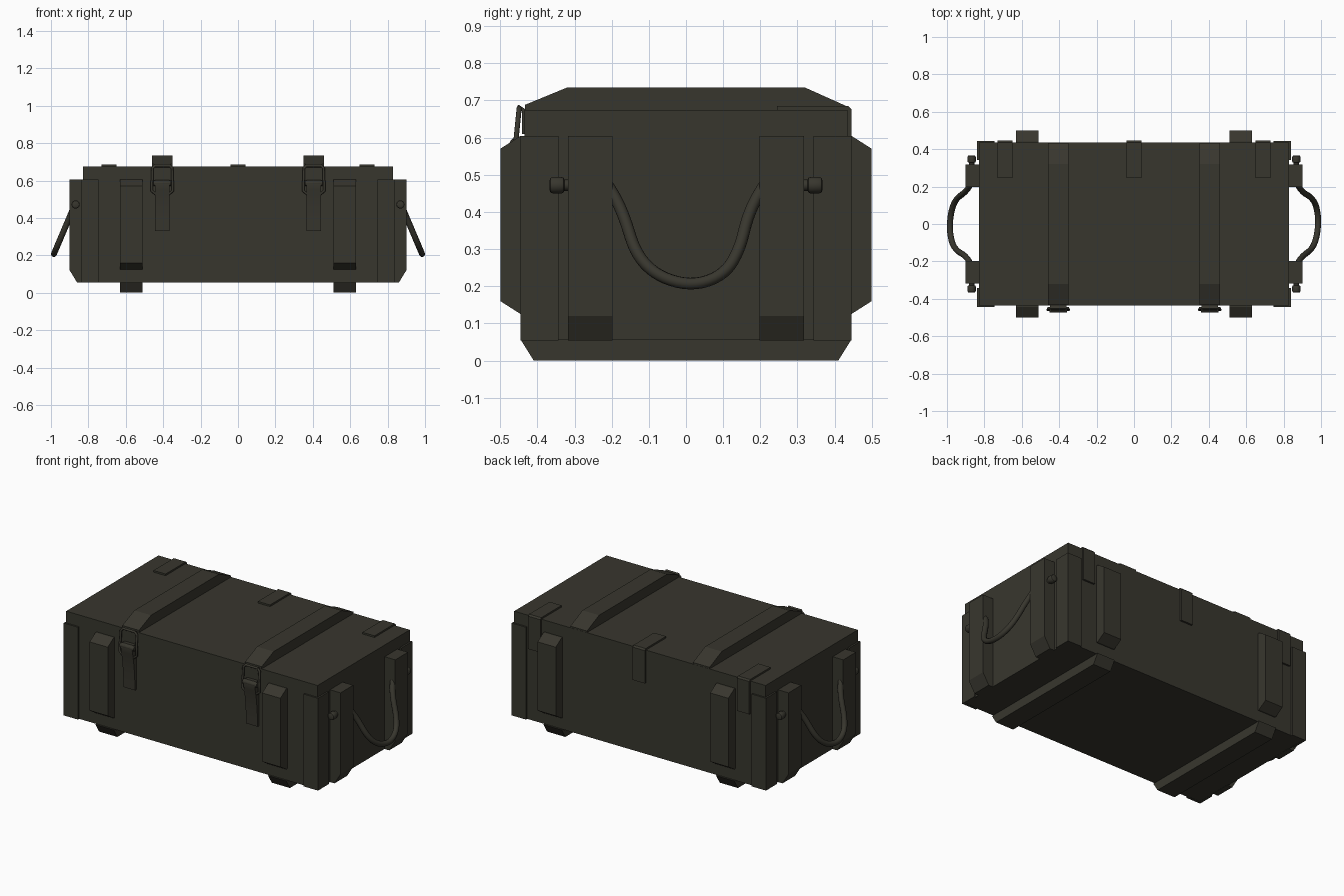
import bpy, bmesh, math
from mathutils import Vector

if "Cube" in bpy.data.objects:
    bpy.data.objects.remove(bpy.data.objects["Cube"])

olive = bpy.data.materials.new("dark olive paint")
olive.diffuse_color = (0.039, 0.037, 0.027, 1)
olive.use_nodes = True
olive.node_tree.nodes["Principled BSDF"].inputs["Base Color"].default_value = olive.diffuse_color


def finish(name, bm, smooth=False):
    bmesh.ops.recalc_face_normals(bm, faces=bm.faces)
    me = bpy.data.meshes.new(name)
    bm.to_mesh(me)
    bm.free()
    ob = bpy.data.objects.new(name, me)
    bpy.context.collection.objects.link(ob)
    me.materials.append(olive)
    if smooth:
        bpy.ops.object.select_all(action='DESELECT')
        ob.select_set(True)
        bpy.context.view_layer.objects.active = ob
        bpy.ops.object.shade_smooth_by_angle(angle=math.radians(35))
    return ob


def prism(name, profile, axis, lo, hi, smooth=False):
    """Extrude a closed 2D profile along an axis: 'X' -> (y, z), 'Y' -> (x, z), 'Z' -> (x, y)."""
    place = {'X': lambda a, b, t: (t, a, b), 'Y': lambda a, b, t: (a, t, b), 'Z': lambda a, b, t: (a, b, t)}[axis]
    bm = bmesh.new()
    ends = [[bm.verts.new(place(a, b, t)) for a, b in profile] for t in (lo, hi)]
    bm.faces.new(ends[0])
    bm.faces.new(ends[1])
    n = len(profile)
    for i in range(n):
        j = (i + 1) % n
        bm.faces.new((ends[0][i], ends[0][j], ends[1][j], ends[1][i]))
    return finish(name, bm, smooth)


def tube(name, points, radius, cyclic=False, spline='NURBS'):
    cu = bpy.data.curves.new(name, 'CURVE')
    cu.dimensions = '3D'
    cu.bevel_depth = radius
    cu.bevel_resolution = 3
    cu.use_fill_caps = not cyclic
    sp = cu.splines.new(spline)
    sp.points.add(len(points) - 1)
    for p, co in zip(sp.points, points):
        p.co = (*co, 1)
    sp.use_cyclic_u = cyclic
    if spline == 'NURBS':
        sp.order_u = 3
        sp.use_endpoint_u = True
        sp.resolution_u = 5
    ob = bpy.data.objects.new(name, cu)
    bpy.context.collection.objects.link(ob)
    cu.materials.append(olive)
    bpy.ops.object.select_all(action='DESELECT')
    ob.select_set(True)
    bpy.context.view_layer.objects.active = ob
    bpy.ops.object.convert(target='MESH')


def cylinder(name, center, radius, length, axis, bevel):
    """Round pin with softened rims, along axis 'X' or 'Y'."""
    bm = bmesh.new()
    bmesh.ops.create_cone(bm, cap_ends=True, segments=16, radius1=radius, radius2=radius, depth=length)
    rims = [e for e in bm.edges if abs(e.verts[0].co.z - e.verts[1].co.z) < 1e-5]
    bmesh.ops.bevel(bm, geom=rims, offset=bevel, segments=2, profile=0.5, affect='EDGES')
    for v in bm.verts:
        x, y, z = v.co
        v.co = Vector((z, x, y) if axis == 'X' else (x, z, y)) + Vector(center)
    finish(name, bm, True)


# Main box with lid
prism("crate_body", [(-0.435, 0.055), (0.435, 0.055), (0.435, 0.675), (-0.435, 0.675)], 'X', -0.83, 0.83)

for s in (-1, 1):
    x0, x1 = sorted((s * 0.51, s * 0.63))
    # Bottom skids
    prism("bottom_skid", [(-0.41, 0), (0.41, 0), (0.445, 0.056), (-0.445, 0.056)], 'X', x0, x1)
    for t in (-1, 1):
        # Vertical battens on front and back
        prism("side_batten", [(t * 0.43, 0.125), (t * 0.445, 0.125), (t * 0.5, 0.16), (t * 0.5, 0.57),
                              (t * 0.445, 0.605), (t * 0.43, 0.605)], 'X', x0, x1)
        # Thin metal corner brackets
        prism("corner_bracket", [(s * 0.745, t * 0.43), (s * 0.745, t * 0.445), (s * 0.84, t * 0.445),
                                 (s * 0.84, t * 0.343), (s * 0.825, t * 0.343), (s * 0.825, t * 0.43)],
              'Z', 0.054, 0.605)
        # End battens carrying the handle
        y0, y1 = sorted((t * 0.198, t * 0.318))
        prism("end_batten", [(s * 0.825, 0.054), (s * 0.86, 0.054), (s * 0.9, 0.12), (s * 0.9, 0.605),
                             (s * 0.825, 0.605)], 'Y', y0, y1)
        # Rope end knots
        cylinder("rope_stem", (s * 0.868, t * 0.325, 0.472), 0.015, 0.04, 'Y', 0.003)
        cylinder("rope_knot", (s * 0.868, t * 0.347, 0.472), 0.022, 0.04, 'Y', 0.008)

    # Rope handle, turned half way round on the other end
    path = [(0.21, 0.47), (0.193, 0.445), (0.165, 0.385), (0.145, 0.30), (0.105, 0.232), (0.02, 0.2),
            (-0.075, 0.225), (-0.135, 0.285), (-0.165, 0.385), (-0.193, 0.445), (-0.21, 0.47)]
    tube("rope_handle", [(s * (0.877 + 0.106 * max(0, 0.46 - z) / 0.25), s * y, z) for y, z in path], 0.016)

    # Lid strap batten
    x0, x1 = sorted((s * 0.35, s * 0.46))
    prism("lid_batten", [(-0.434, 0.67), (-0.434, 0.688), (-0.32, 0.735), (0.32, 0.735), (0.434, 0.684),
                         (0.434, 0.67)], 'X', x0, x1)

    # Latch: catch plate, wire loop, pivot and curved lever
    c = s * 0.405
    prism("latch_catch", [(-0.43, 0.61), (-0.441, 0.61), (-0.441, 0.67), (-0.455, 0.683), (-0.451, 0.689),
                          (-0.43, 0.675)], 'X', c - 0.043, c + 0.043)
    w, r = 0.053, 0.014
    loop = [(-w + r, 0.68), (w - r, 0.68), (w, 0.68 - r), (w, 0.61), (w + 0.003, 0.59), (w + 0.003, 0.545),
            (w - r, 0.53), (-w + r, 0.53), (-w - 0.003, 0.545), (-w - 0.003, 0.59), (-w, 0.61), (-w, 0.68 - r)]
    tube("latch_loop", [(c + x, -0.449 - 0.008 * (0.68 - z) / 0.08 if z > 0.6 else -0.458, z) for x, z in loop],
         0.007, True, 'POLY')
    cylinder("latch_pivot", (c, -0.46, 0.585), 0.014, 0.095, 'X', 0.003)
    prism("latch_lever", [(-0.43, 0.33), (-0.447, 0.33), (-0.449, 0.38), (-0.453, 0.44), (-0.46, 0.50),
                          (-0.469, 0.55), (-0.474, 0.575), (-0.472, 0.592), (-0.46, 0.602), (-0.43, 0.6)],
          'X', c - 0.038, c + 0.038, True)

# Hinges wrapping over the back edge
for x in (-0.69, 0, 0.69):
    prism("hinge", [(0.245, 0.67), (0.245, 0.685), (0.437, 0.685), (0.446, 0.676), (0.446, 0.48),
                    (0.43, 0.48), (0.43, 0.67)], 'X', x - 0.04, x + 0.04)
